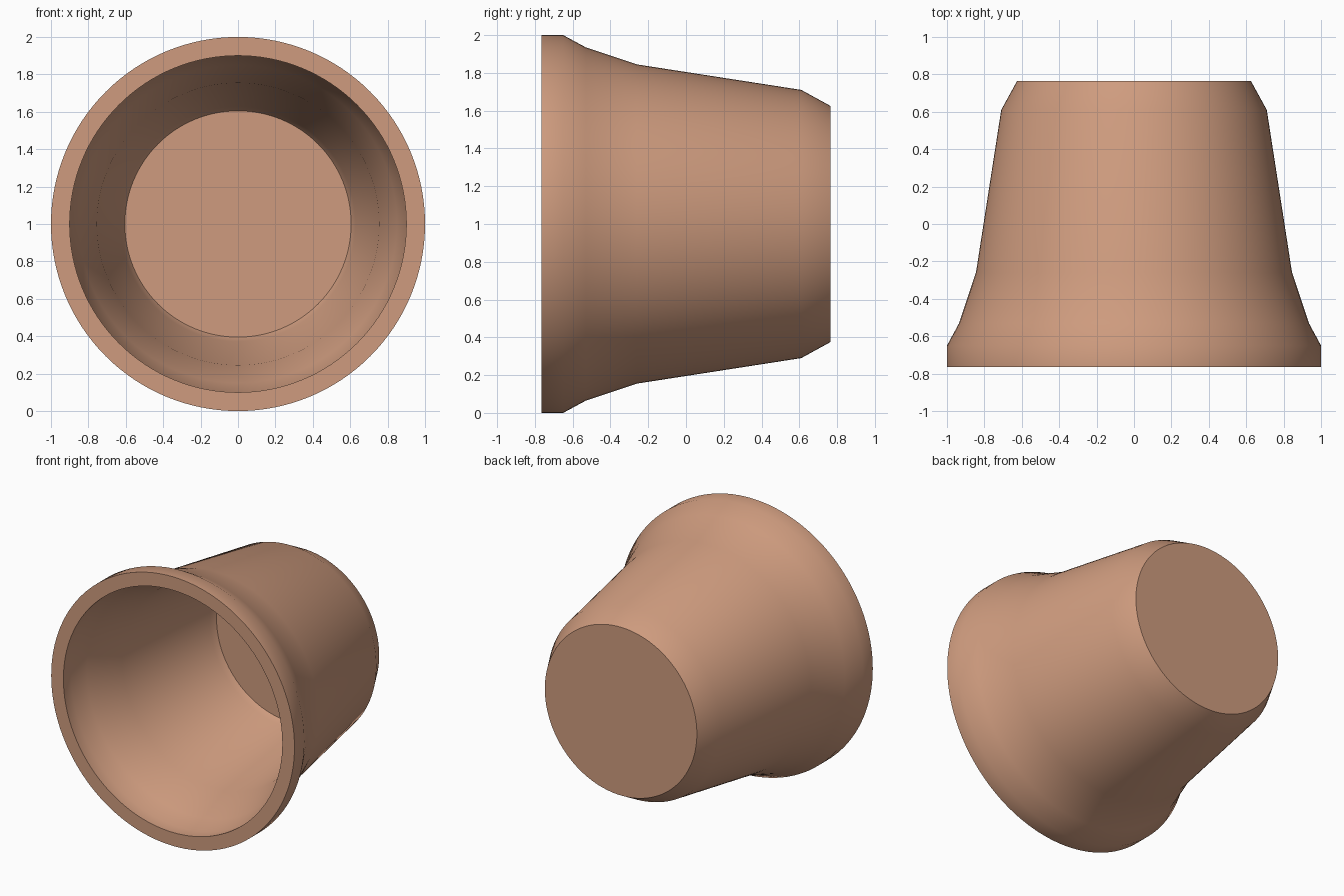
import bpy
import bmesh
from math import cos, sin, tau, radians

SEGMENTS = 128

# Remove the default object
cube = bpy.data.objects.get("Cube")
if cube:
    bpy.data.objects.remove(cube, do_unlink=True)

# Terracotta material
clay = bpy.data.materials.new("terracotta")
clay.use_nodes = True
color = (0.62, 0.33, 0.21, 1.0)
clay.diffuse_color = color
bsdf = clay.node_tree.nodes["Principled BSDF"]
bsdf.inputs["Base Color"].default_value = color
bsdf.inputs["Roughness"].default_value = 0.8

# Wall profile as (radius, y): outside from base to rim, then inside to floor
outside = [(0.625, 0.765), (0.71, 0.61), (0.845, -0.26),
           (0.935, -0.53), (1.0, -0.65), (1.0, -0.765)]
inside = [(0.90, -0.765), (0.90, -0.675), (0.85, -0.56),
          (0.755, -0.28), (0.628, 0.57), (0.605, 0.612)]


def lathe(name, profile, height):
    """Revolve a profile about the y direction and cap both ends."""
    bm = bmesh.new()
    rings = []
    for r, y in profile:
        rings.append([bm.verts.new((r * cos(tau * i / SEGMENTS), y,
                                    height + r * sin(tau * i / SEGMENTS)))
                      for i in range(SEGMENTS)])
    for a, b in zip(rings, rings[1:]):
        for i in range(SEGMENTS):
            j = (i + 1) % SEGMENTS
            bm.faces.new((a[i], a[j], b[j], b[i]))
    bm.faces.new(rings[0])
    bm.faces.new(rings[-1])
    bmesh.ops.recalc_face_normals(bm, faces=bm.faces)
    mesh = bpy.data.meshes.new(name)
    bm.to_mesh(mesh)
    bm.free()
    obj = bpy.data.objects.new(name, mesh)
    bpy.context.collection.objects.link(obj)
    return obj


# Pot lying on its side, with its mouth facing the front
pot = lathe("flower_pot", outside + inside, 1.0)
pot.data.materials.append(clay)

# Smooth wall with sharp rim, base and floor edges
bpy.ops.object.select_all(action='DESELECT')
pot.select_set(True)
bpy.context.view_layer.objects.active = pot
bpy.ops.object.shade_smooth_by_angle(angle=radians(35))
